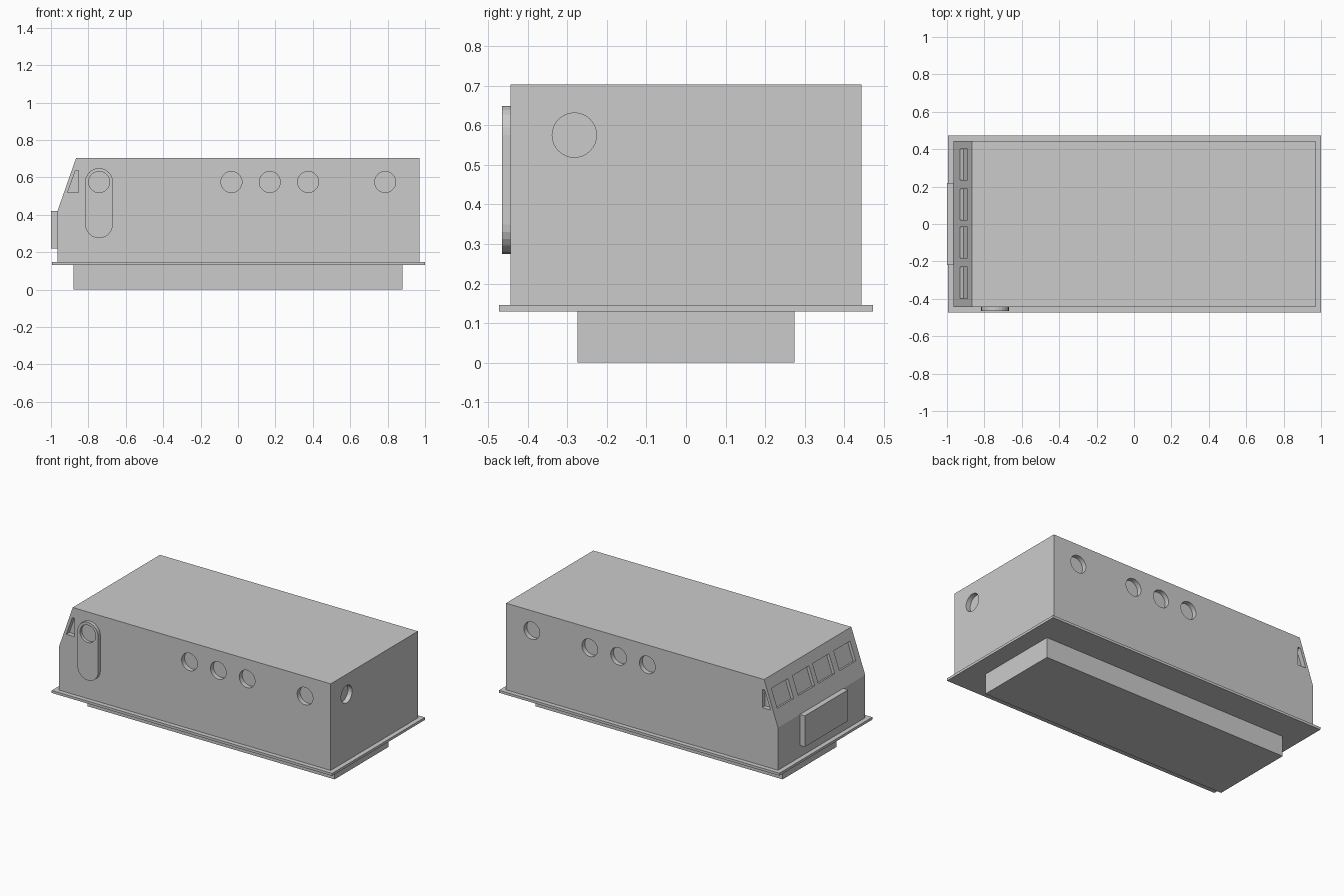
import bpy, bmesh
from math import cos, sin, pi
from mathutils import Vector

cube = bpy.data.objects.get("Cube")
if cube:
    bpy.data.objects.remove(cube, do_unlink=True)

grey = bpy.data.materials.new("light grey")
grey.use_nodes = True
grey.diffuse_color = (0.6, 0.6, 0.6, 1)
grey.node_tree.nodes["Principled BSDF"].inputs["Base Color"].default_value = (0.6, 0.6, 0.6, 1)

X, Y, Z = Vector((1, 0, 0)), Vector((0, 1, 0)), Vector((0, 0, 1))


def prism(bm, points, origin, u, v, start, end):
    """Extrude a 2D outline lying in the u, v plane along its normal."""
    n = u.cross(v)
    base = [bm.verts.new(origin + u * a + v * b + n * start) for a, b in points]
    face = bm.faces.new(base)
    top = bmesh.ops.extrude_face_region(bm, geom=[face])["geom"]
    verts = [g for g in top if isinstance(g, bmesh.types.BMVert)]
    bmesh.ops.translate(bm, verts=verts, vec=n * (end - start))


def rect(a0, a1, b0, b1):
    return [(a0, b0), (a1, b0), (a1, b1), (a0, b1)]


def circle(a, b, r, sides=32):
    return [(a + r * cos(2 * pi * i / sides), b + r * sin(2 * pi * i / sides))
            for i in range(sides)]


def make_object(name, bm):
    bmesh.ops.recalc_face_normals(bm, faces=bm.faces[:])
    mesh = bpy.data.meshes.new(name)
    bm.to_mesh(mesh)
    bm.free()
    mesh.materials.append(grey)
    obj = bpy.data.objects.new(name, mesh)
    bpy.context.collection.objects.link(obj)
    return obj


def part(name, points, u, v, start, end):
    bm = bmesh.new()
    prism(bm, points, Vector(), u, v, start, end)
    return make_object(name, bm)


def cut(obj, bm):
    """Subtract the cutter shapes and bake the result."""
    cutter = make_object("cutter", bm)
    cutter.hide_render = True
    mod = obj.modifiers.new("recesses", "BOOLEAN")
    mod.operation, mod.solver, mod.object = "DIFFERENCE", "EXACT", cutter
    graph = bpy.context.evaluated_depsgraph_get()
    baked = bpy.data.meshes.new_from_object(obj.evaluated_get(graph))
    obj.modifiers.clear()
    obj.data = baked
    bpy.data.objects.remove(cutter, do_unlink=True)


# Base block, floor plate and nose panel
part("base_block", rect(-0.88, 0.88, -0.274, 0.274), X, Y, 0, 0.135)
part("floor_plate", rect(-0.995, 1.0, -0.472, 0.472), X, Y, 0.13, 0.146)
part("nose_panel", rect(-0.22, 0.22, 0.22, 0.42), Y, Z, -1.0, -0.96)

# Cabin hull with a sloped windscreen
half_width = 0.443
profile = [(-0.965, 0.14), (0.97, 0.14), (0.97, 0.703), (-0.866, 0.703), (-0.965, 0.42)]
hull = part("hull", profile, X, Z, -half_width, half_width)

# Recessed portholes and quarter windows on both sides
hull_cuts = bmesh.new()
port_z, port_r, depth = 0.575, 0.056, 0.03
quarter = [(-0.911, 0.519), (-0.853, 0.519), (-0.853, 0.636), (-0.869, 0.636)]
for side in (-1, 1):
    span = (side * (half_width - depth), side * (half_width + 0.05))
    for x in (-0.035, 0.17, 0.375, 0.787):
        prism(hull_cuts, circle(x, port_z, port_r), Vector(), X, Z, *span)
    prism(hull_cuts, quarter, Vector(), X, Z, *span)

# Rear porthole
prism(hull_cuts, circle(-0.282, port_z, port_r), Vector(), Y, Z, 0.97 - depth, 1.02)

# Four windscreen panes
slope = Vector((0.099, 0, 0.283)).normalized()
for y in (-0.314, -0.1, 0.104, 0.318):
    prism(hull_cuts, rect(y - 0.083, y + 0.083, 0.105, 0.229),
          Vector((-0.965, 0, 0.42)), Y, slope, -0.03, 0.02)
cut(hull, hull_cuts)

# Rounded door with its own porthole
door_x, door_r, steps = -0.743, 0.074, 12
outline = []
for centre_z, first in ((port_z, 0), (0.349, pi)):
    for i in range(steps + 1):
        angle = first + pi * i / steps
        outline.append((door_x + door_r * cos(angle), centre_z + door_r * sin(angle)))
door = part("door", outline, X, Z, half_width - 0.005, half_width + 0.022)
door_cut = bmesh.new()
prism(door_cut, circle(door_x, port_z, port_r), Vector(), X, Z, half_width + 0.002, half_width + 0.05)
cut(door, door_cut)
